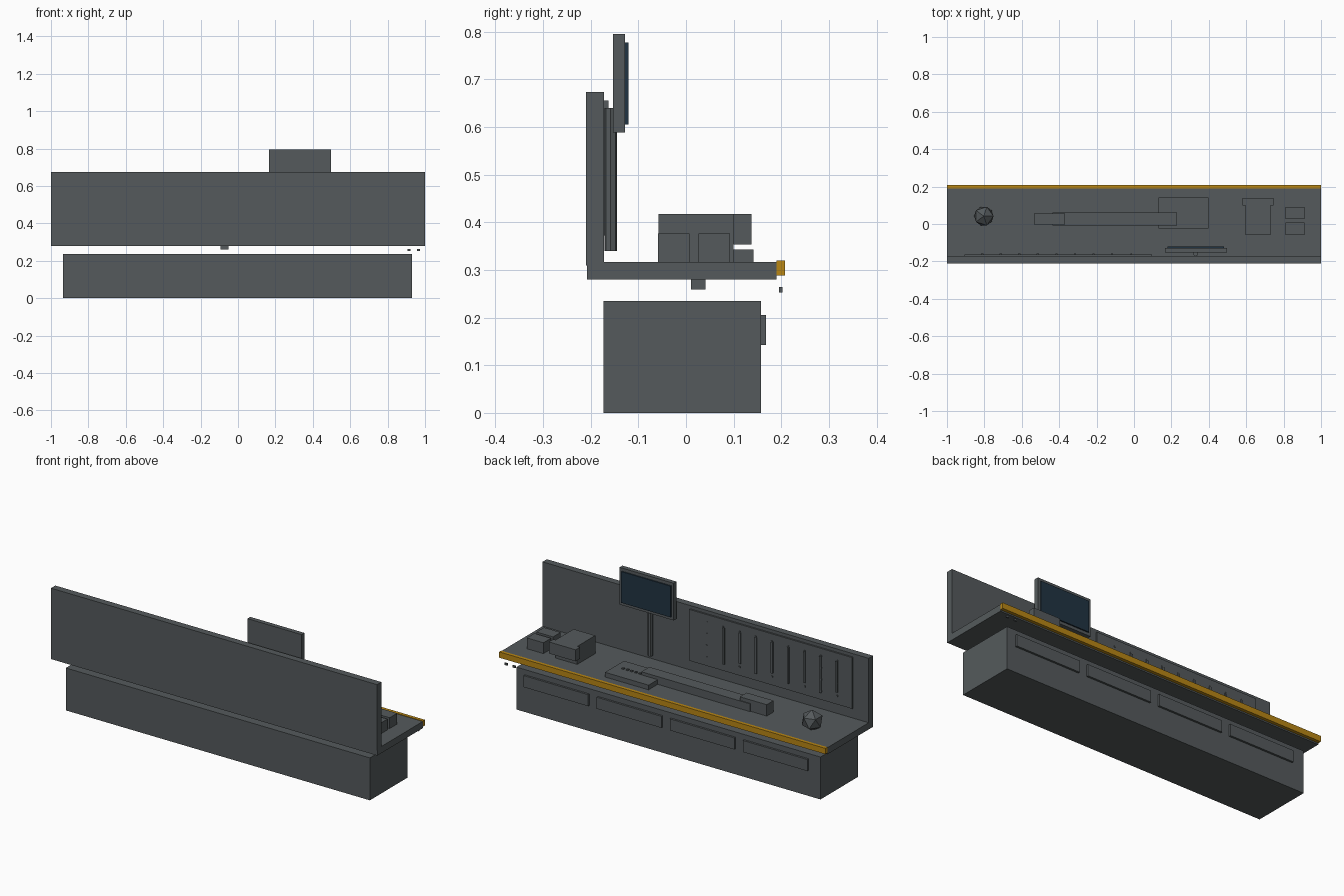
import bpy, bmesh, math

if "Cube" in bpy.data.objects:
    bpy.data.objects.remove(bpy.data.objects["Cube"])


def material(name, rgb):
    m = bpy.data.materials.new(name)
    m.diffuse_color = (*rgb, 1)
    m.use_nodes = True
    m.node_tree.nodes["Principled BSDF"].inputs["Base Color"].default_value = m.diffuse_color
    return m


GREY = material("slate grey", (0.09, 0.102, 0.107))
YELLOW = material("amber yellow", (0.48, 0.24, 0.007))
NAVY = material("dark navy", (0.015, 0.034, 0.054))


def finish(name, bm, mat):
    mesh = bpy.data.meshes.new(name)
    bm.to_mesh(mesh)
    bm.free()
    mesh.materials.append(mat)
    obj = bpy.data.objects.new(name, mesh)
    bpy.context.collection.objects.link(obj)
    return obj


def box(name, x, y, z, mat=GREY):
    """Box from (min, max) ranges on each axis."""
    bm = bmesh.new()
    bmesh.ops.create_cube(bm, size=1)
    for v in bm.verts:
        v.co = [(r[0] + r[1]) / 2 + c * (r[1] - r[0]) for c, r in zip(v.co, (x, y, z))]
    return finish(name, bm, mat)


# Cabinet with four drawer fronts
box("cabinet", (-0.935, 0.93), (-0.173, 0.157), (0, 0.235))
for i in range(4):
    cx = 0.68 - 0.448 * i
    box(f"drawer_front_{i + 1}", (cx - 0.198, cx + 0.198), (0.155, 0.168), (0.142, 0.206))

# Worktop, edge strip and back panel
box("worktop", (-1, 1), (-0.208, 0.19), (0.28, 0.317))
box("edge_strip", (-1, 1), (0.19, 0.208), (0.288, 0.32), YELLOW)
box("back_panel", (-1, 1), (-0.21, -0.172), (0.309, 0.674))

# Small fittings under the worktop
box("under_bracket", (-0.093, -0.05), (0.01, 0.041), (0.259, 0.281))
for i, cx in enumerate((0.914, 0.964)):
    box(f"edge_hook_{i + 1}", (cx - 0.008, cx + 0.008), (0.195, 0.203), (0.253, 0.264))

# Tool board with hanging tools and pegs
box("tool_board", (-0.905, 0.095), (-0.173, -0.163), (0.372, 0.656))
for i in range(8):
    cx = -0.118 - 0.099 * i
    low = 0.41 if i % 2 == 0 else 0.44
    box(f"hanging_tool_{i + 1}", (cx - 0.006, cx + 0.006), (-0.165, -0.157), (low, 0.612))
for i in range(9):
    for j in range(4):
        cx, cz = -0.015 - 0.1 * i, 0.42 + 0.065 * j
        box(f"peg_{i + 1}_{j + 1}", (cx - 0.004, cx + 0.004), (-0.165, -0.159),
            (cz - 0.004, cz + 0.004))

# Monitor on a round post
bm = bmesh.new()
bmesh.ops.create_cone(bm, cap_ends=True, segments=8, radius1=0.0135, radius2=0.0135, depth=0.3)
bmesh.ops.translate(bm, verts=bm.verts, vec=(0.33, -0.158, 0.49))
finish("monitor_post", bm, GREY)
box("monitor_case", (0.165, 0.497), (-0.153, -0.128), (0.589, 0.795))
box("monitor_screen", (0.18, 0.482), (-0.129, -0.121), (0.605, 0.778), NAVY)

# Faceted ball on the left of the bench
bm = bmesh.new()
bmesh.ops.create_icosphere(bm, subdivisions=1, radius=0.058)
bmesh.ops.translate(bm, verts=bm.verts, vec=(-0.803, 0.042, 0.36))
finish("faceted_ball", bm, GREY)

# Control pad, buttons and long bar with its grip block
box("control_pad", (0.13, 0.397), (-0.024, 0.142), (0.315, 0.343))
for i in range(6):
    cx = 0.215 + 0.026 * i
    box(f"button_{i + 1}", (cx - 0.006, cx + 0.006), (0.05, 0.062), (0.342, 0.349))
box("long_bar", (-0.435, 0.23), (-0.008, 0.062), (0.315, 0.36))
box("bar_block", (-0.535, -0.37), (-0.003, 0.057), (0.315, 0.38))

# Bench machine with an overhanging head
box("machine_body", (0.597, 0.73), (-0.058, 0.1), (0.315, 0.417))
box("machine_head", (0.58, 0.745), (0.1, 0.138), (0.353, 0.417))

# Pair of small containers
for i, cy in enumerate((-0.026, 0.059)):
    box(f"small_container_{i + 1}", (0.81, 0.912), (cy - 0.033, cy + 0.033), (0.315, 0.377))
